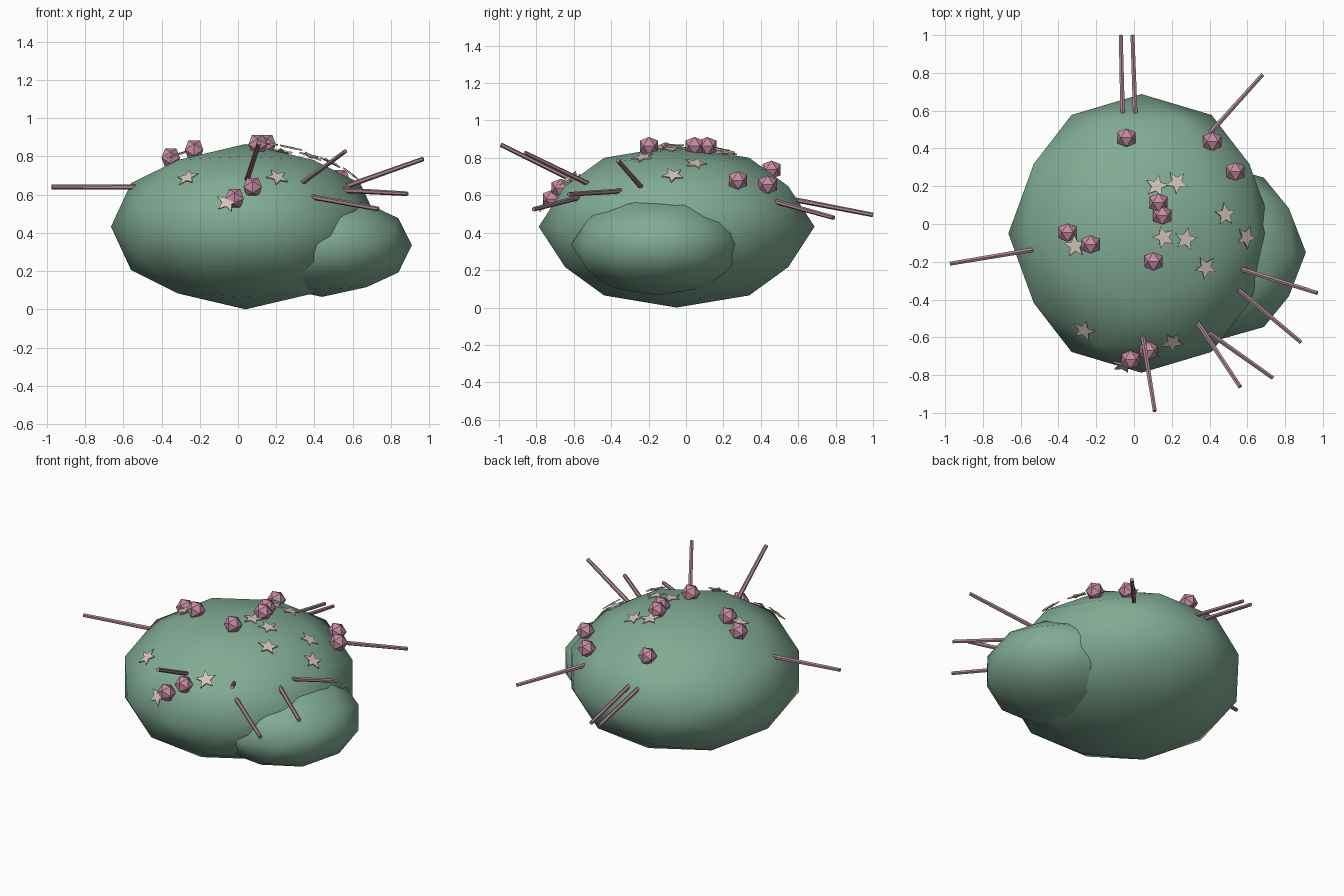
import bpy, bmesh, math
from mathutils import Vector, Matrix

if "Cube" in bpy.data.objects:
    bpy.data.objects.remove(bpy.data.objects["Cube"])


def material(name, col):
    m = bpy.data.materials.new(name)
    m.diffuse_color = (*col, 1)
    m.use_nodes = True
    m.node_tree.nodes["Principled BSDF"].inputs["Base Color"].default_value = m.diffuse_color
    return m


GREEN = material("sage green", (0.22, 0.41, 0.30))
PINK = material("berry pink", (0.56, 0.26, 0.37))
MAUVE = material("spine mauve", (0.42, 0.24, 0.30))
CREAM = material("star cream", (0.64, 0.56, 0.48))


def finish(bm, name, mat, smooth=False):
    bmesh.ops.recalc_face_normals(bm, faces=bm.faces)
    for f in bm.faces:
        f.smooth = smooth
    me = bpy.data.meshes.new(name)
    bm.to_mesh(me)
    bm.free()
    me.materials.append(mat)
    ob = bpy.data.objects.new(name, me)
    bpy.context.collection.objects.link(ob)
    return ob


def icosa_points(swap=False):
    p = (1 + math.sqrt(5)) / 2
    pts = []
    for a in (-1, 1):
        for b in (-p, p):
            pts += [Vector(v).normalized() for v in ((0, a, b), (a, b, 0), (b, 0, a))]
    return [Vector((v.y, v.x, v.z)) for v in pts] if swap else pts


def hull(name, pts, centre, radii, mat, smooth):
    bm = bmesh.new()
    for v in pts:
        bm.verts.new([c + r * k for c, r, k in zip(centre, radii, v)])
    bmesh.ops.convex_hull(bm, input=bm.verts[:])
    return finish(bm, name, mat, smooth)


# Plump bodies: once-subdivided icosahedra, smooth shaded
ico = icosa_points()
ball = ico + [(a + b).normalized() for i, a in enumerate(ico) for b in ico[:i]
              if (a - b).length < 1.1]
C, R = Vector((0.04, -0.05, 0.4325)), Vector((0.705, 0.7375, 0.4325))
hull("main_body", ball, C, R, GREEN, True)
hull("side_bulge", ball, (0.44, -0.15, 0.335), (0.47, 0.465, 0.27), GREEN, True)

# Berries
berries = [(-.04, .457, .737), (.415, .437, .657), (.537, .278, .68), (.13, .114, .863),
           (.15, .045, .863), (.103, -.198, .863), (-.352, -.045, .793),
           (-.23, -.108, .835), (.077, -.67, .64), (-.018, -.717, .58)]
for i, c in enumerate(berries):
    hull(f"berry_{i + 1}", icosa_points(True), c, (0.057,) * 3, PINK, False)

# Spines: thin six-sided rods from base to tip
spines = [((-.06, .57, .578), (-.07, 1.0, .495)), ((.007, .57, .578), (-.008, 1.0, .495)),
          ((.405, .484, .565), (.68, .79, .48)), ((-.555, -.14, .64), (-.975, -.21, .64)),
          ((.57, -.24, .645), (.97, -.365, .787)), ((.565, -.36, .622), (.885, -.627, .605)),
          ((.395, -.575, .587), (.735, -.815, .525)), ((.335, -.52, .66), (.562, -.862, .827)),
          ((.045, -.585, .67), (.11, -.99, .87))]
for i, (a, b) in enumerate(spines):
    a, b = Vector(a), Vector(b)
    d = (b - a).normalized()
    a -= d * 0.02
    bm = bmesh.new()
    bmesh.ops.create_cone(bm, cap_ends=True, segments=6, radius1=0.014, radius2=0.012,
                          depth=(b - a).length,
                          matrix=Matrix.Translation((a + b) / 2)
                          @ d.to_track_quat('Z', 'Y').to_matrix().to_4x4())
    finish(bm, f"spine_{i + 1}", MAUVE)

# Stars: thin plates lying on the main body
stars = [(.12, .2), (.225, .218), (.48, .05), (.59, -.07), (.157, -.07), (.273, -.08),
         (.378, -.23), (-.31, -.115), (-.262, -.56), (.204, -.622), (-.055, -.748)]
for i, (x, y) in enumerate(stars):
    u, v = (x - C.x) / R.x, (y - C.y) / R.y
    w = math.sqrt(max(0.0, 1 - u * u - v * v))
    n = Vector((u / R.x, v / R.y, w / R.z)).normalized()
    pos = Vector((x, y, C.z + R.z * w)) + n * 0.002
    side = Vector((0, 1, 0)).cross(n).normalized() if abs(n.y) < 0.6 else \
        n.cross(Vector((0, 0, -1))).normalized()
    up = n.cross(side)
    bm = bmesh.new()
    ring = []
    for k in range(10):
        r = 0.063 if k % 2 == 0 else 0.028
        t = math.pi * k / 5 + 0.2 + i * 0.5
        ring.append(bm.verts.new(pos + side * r * math.sin(t) + up * r * math.cos(t)))
    face = bm.faces.new(ring)
    ext = bmesh.ops.extrude_face_region(bm, geom=[face])
    for g in ext["geom"]:
        if isinstance(g, bmesh.types.BMVert):
            g.co += n * 0.008
    finish(bm, f"star_{i + 1}", CREAM)
